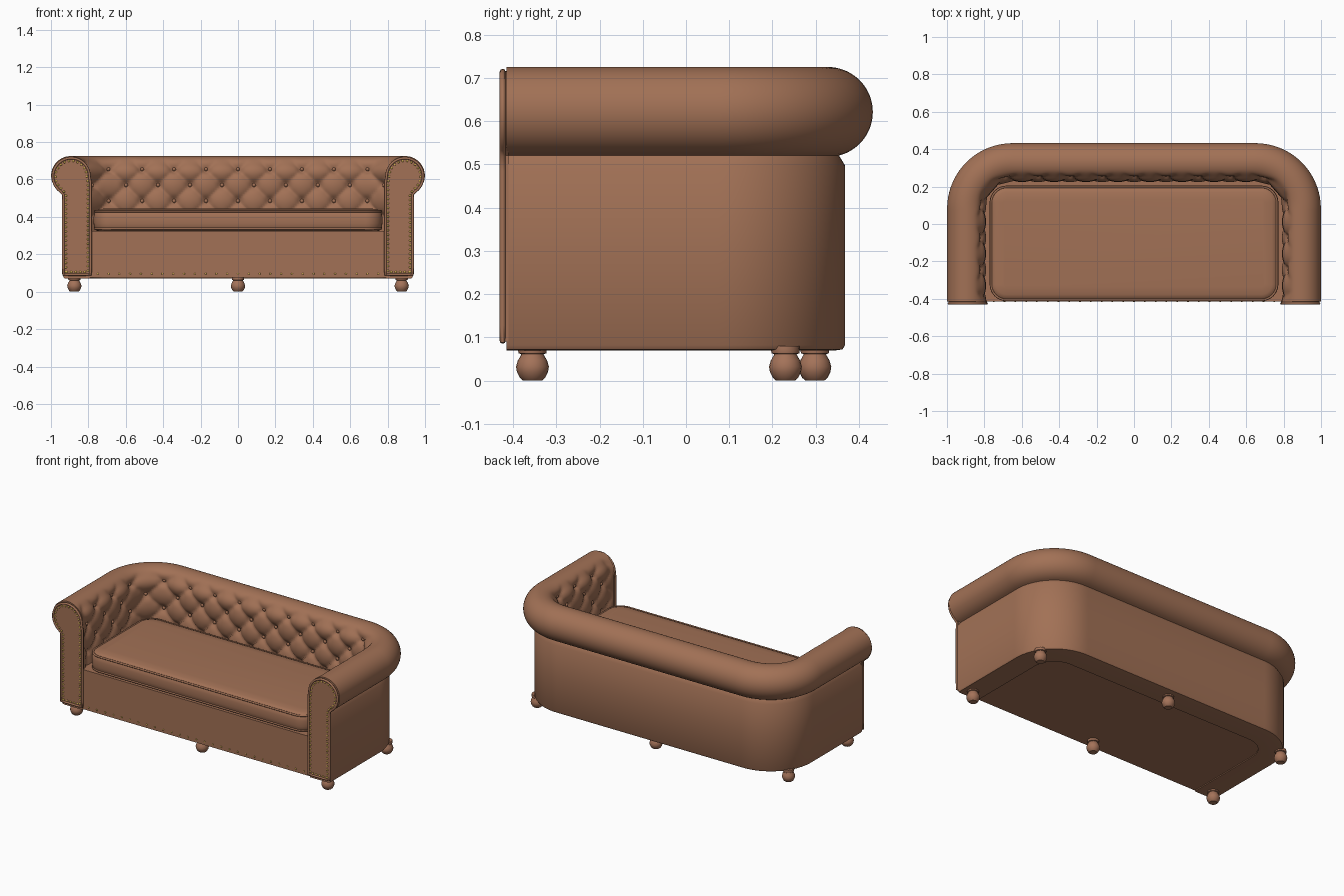
import bpy, bmesh
from math import sin, cos, pi, radians, exp, hypot
from mathutils import Vector, Matrix

if "Cube" in bpy.data.objects:
    bpy.data.objects.remove(bpy.data.objects["Cube"])


def material(name, rgb):
    m = bpy.data.materials.new(name)
    m.use_nodes = True
    m.diffuse_color = (*rgb, 1)
    m.node_tree.nodes["Principled BSDF"].inputs["Base Color"].default_value = (*rgb, 1)
    return m


leather = material("brown leather", (0.36, 0.165, 0.092))
wood = material("brown wood", (0.37, 0.17, 0.1))
brass = material("brass", (0.62, 0.42, 0.08))


def finish(name, bm, mat, angle=40):
    bmesh.ops.recalc_face_normals(bm, faces=bm.faces)
    me = bpy.data.meshes.new(name)
    bm.to_mesh(me)
    bm.free()
    me.materials.append(mat)
    ob = bpy.data.objects.new(name, me)
    bpy.context.collection.objects.link(ob)
    bpy.ops.object.select_all(action='DESELECT')
    ob.select_set(True)
    bpy.context.view_layer.objects.active = ob
    bpy.ops.object.shade_smooth_by_angle(angle=radians(angle))
    return ob


def loft(bm, rings, closed=True):
    """Skin a list of closed rings and cap both ends."""
    vs = [[bm.verts.new(p) for p in r] for r in rings]
    n = len(vs[0])
    for a, b in zip(vs, vs[1:]):
        for i in range(n):
            bm.faces.new((a[i], a[(i + 1) % n], b[(i + 1) % n], b[i]))
    bm.faces.new(vs[0])
    bm.faces.new(vs[-1])


def tube(bm, pts, r, sides=8):
    """Closed piping around a loop of points."""
    n, rows = len(pts), []
    normal = (pts[n // 3] - pts[0]).cross(pts[2 * n // 3] - pts[0]).normalized()
    for i, p in enumerate(pts):
        side = (pts[(i + 1) % n] - pts[i - 1]).normalized().cross(normal)
        rows.append([bm.verts.new(p + side * r * cos(2 * pi * k / sides) + normal * r * sin(2 * pi * k / sides))
                     for k in range(sides)])
    for i in range(n):
        a, b = rows[i - 1], rows[i]
        for k in range(sides):
            j = (k + 1) % sides
            bm.faces.new((a[k], a[j], b[j], b[k]))


def studs(bm, points, r, flat=0.6):
    for p in points:
        bmesh.ops.create_uvsphere(bm, u_segments=8, v_segments=5, radius=r,
                                  matrix=Matrix.Translation(p) @ Matrix.Diagonal((1, flat, 1, 1)))


# Plan of the U-shaped wall: s runs along its inner side, d is the offset outward
CX, CY, INNER, MID, FRONT = 0.65, 0.083, 0.14, 0.245, -0.415
ARC = pi / 2 * INNER
HALF = CX + ARC + CY - FRONT
ROLL_Z, ROLL_R = 0.621, 0.104


def plan(s, d):
    sg, t = (1 if s >= 0 else -1), abs(s)
    r = MID + d
    if t < CX:
        return sg * t, CY + r
    if t < CX + ARC:
        a = (t - CX) / INNER
        return sg * (CX + r * sin(a)), CY + r * cos(a)
    return sg * (CX + r), CY - (t - CX - ARC)


# Diamond tufting depth
PITCH, ROW, TOP_ROW = 2 * HALF / 16, 0.085, 0.655


def clamp(v):
    v = max(0, min(1, v))
    return v * v * (3 - 2 * v)


def tuft(s, z):
    u, v = s / PITCH, (z - TOP_ROW) / (2 * ROW)
    puff = abs(sin(pi * (u + v)) * sin(pi * (u - v))) ** 0.6
    j = round((z - TOP_ROW) / ROW)
    k = round(u - 0.5 * (j % 2)) + 0.5 * (j % 2)
    near = hypot(s - k * PITCH, z - TOP_ROW - j * ROW)
    dent = 0.02 * (1 - puff) + 0.018 * exp(-(near / 0.022) ** 2)
    return dent * clamp((0.717 - z) / 0.04) * clamp((HALF - abs(s)) / 0.05)


# Wall section: outer face, roll, then tufted inner face
outer = [(0.02, 0.07), (0.034, 0.072), (0.04, 0.082), (0.04, 0.3), (0.04, 0.497), (0.026, 0.52)]
section = [(d, z, 0, 0) for d, z in outer]
for i in range(49):
    a = radians(-74 + i * 254 / 48)
    section.append((ROLL_R * cos(a), ROLL_Z + ROLL_R * sin(a), *((cos(a), sin(a)) if a > pi / 2 else (0, 0))))
for i in range(1, 25):
    section.append((-ROLL_R, ROLL_Z - i * 0.0105, -1, 0))
section.append((-ROLL_R, 0.07, 0, 0))

bm = bmesh.new()
rings = []
N = 256
for i in range(N + 1):
    s = HALF * (2 * i / N - 1)
    ring = []
    for d, z, nd, nz in section:
        h = tuft(s, z) if nd else 0
        ring.append((*plan(s, d - nd * h), z - nz * h))
    rings.append(ring)
loft(bm, rings)
finish("rolled_back_and_arms", bm, leather, 50)

# Tufting buttons
bm = bmesh.new()
spots = []
for row in range(3):
    z = TOP_ROW - row * ROW
    for k in range(-8, 9):
        s = (k + 0.5 * (row % 2)) * PITCH
        if abs(s) < HALF - 0.04:
            rise = max(0, z - ROLL_Z)
            d = -(ROLL_R ** 2 - rise ** 2) ** 0.5 + 0.034
            spots.append((*plan(s, d), z))
studs(bm, spots, 0.011, 1)
finish("tufting_buttons", bm, leather)

# Base with front rail
bm = bmesh.new()
outline = [plan(HALF * (2 * i / 64 - 1), -0.08) for i in range(65)]
loft(bm, [[(x, y, z) for x, y in outline] for z in (0.076, 0.325)])
finish("seat_base", bm, leather)


def rounded_rect(x, y0, y1, r, z, n=8):
    pts = []
    for cx, cy, a0 in ((x - r, y1 - r, 0), (r - x, y1 - r, 90), (r - x, y0 + r, 180), (x - r, y0 + r, 270)):
        for i in range(n + 1):
            a = radians(a0 + 90 * i / n)
            pts.append(Vector((cx + r * cos(a), cy + r * sin(a), z)))
    return pts


# Cushion with a softly bulging side and piped seams
bm = bmesh.new()
layers = ((0.03, 0.322), (0.012, 0.328), (0.004, 0.34), (0, 0.365), (0, 0.4), (0.005, 0.422),
          (0.015, 0.435), (0.035, 0.442), (0.075, 0.446))
loft(bm, [rounded_rect(0.772 - e, -0.412 + e, 0.205 - e, 0.09 - e, z) for e, z in layers])
finish("seat_cushion", bm, leather, 60)
bm = bmesh.new()
for z in (0.338, 0.43):
    tube(bm, rounded_rect(0.765, -0.407, 0.198, 0.085, z), 0.006)
finish("cushion_piping", bm, leather, 60)


# Arm front panels: upright board with a scroll head
def panel_outline(inset):
    r = 0.1 - inset
    left, right, low = 0.786 + inset, 0.936 - inset, 0.09 + inset
    cx, cz = 0.892, 0.616
    pts = [(right, low + (0.52 - low) * i / 12) for i in range(13)]
    pts += [(cx + r * cos(a), cz + r * sin(a)) for a in [radians(-55 + 235 * i / 28) for i in range(29)]]
    pts += [(left, cz - (cz - low) * i / 14) for i in range(1, 15)]
    pts += [(left + (right - left) * i / 5, low) for i in range(1, 5)]
    return pts


def spaced(pts, step):
    """Even points along a closed loop."""
    out, left = [], 0
    for a, b in zip(pts, pts[1:] + pts[:1]):
        a, b = Vector(a), Vector(b)
        length = (b - a).length
        while left < length:
            out.append(a.lerp(b, left / length))
            left += step
        left -= length
    return out


for side, label in ((1, "left"), (-1, "right")):
    bm = bmesh.new()
    loft(bm, [[(side * x, y, z) for x, z in panel_outline(0)] for y in (-0.41, -0.425)])
    finish(label + "_arm_panel", bm, leather)
    bm = bmesh.new()
    tube(bm, [Vector((side * x, -0.424, z)) for x, z in panel_outline(0.002)], 0.007)
    finish(label + "_arm_piping", bm, leather, 60)
    bm = bmesh.new()
    studs(bm, [(side * p.x, -0.427, p.y) for p in spaced(panel_outline(0.016), 0.024)], 0.006)
    finish(label + "_arm_nails", bm, brass)

# Nails along the front rail
bm = bmesh.new()
studs(bm, [(-0.75 + 1.5 * i / 26, -0.415, 0.096) for i in range(27)], 0.005)
finish("rail_nails", bm, brass)

# Turned feet
foot = ((0.022, 0), (0.029, 0.006), (0.036, 0.02), (0.038, 0.032), (0.034, 0.046), (0.027, 0.058),
        (0.026, 0.061), (0.032, 0.063), (0.033, 0.068), (0.032, 0.08))
for name, x, y in (("front_left", 0.875, -0.355), ("front_right", -0.875, -0.355), ("front_middle", 0, -0.355),
                   ("rear_left", 0.875, 0.23), ("rear_right", -0.875, 0.23), ("rear_middle", 0, 0.298)):
    bm = bmesh.new()
    loft(bm, [[(x + r * cos(2 * pi * k / 20), y + r * sin(2 * pi * k / 20), z) for k in range(20)] for r, z in foot])
    finish(name + "_foot", bm, wood)
